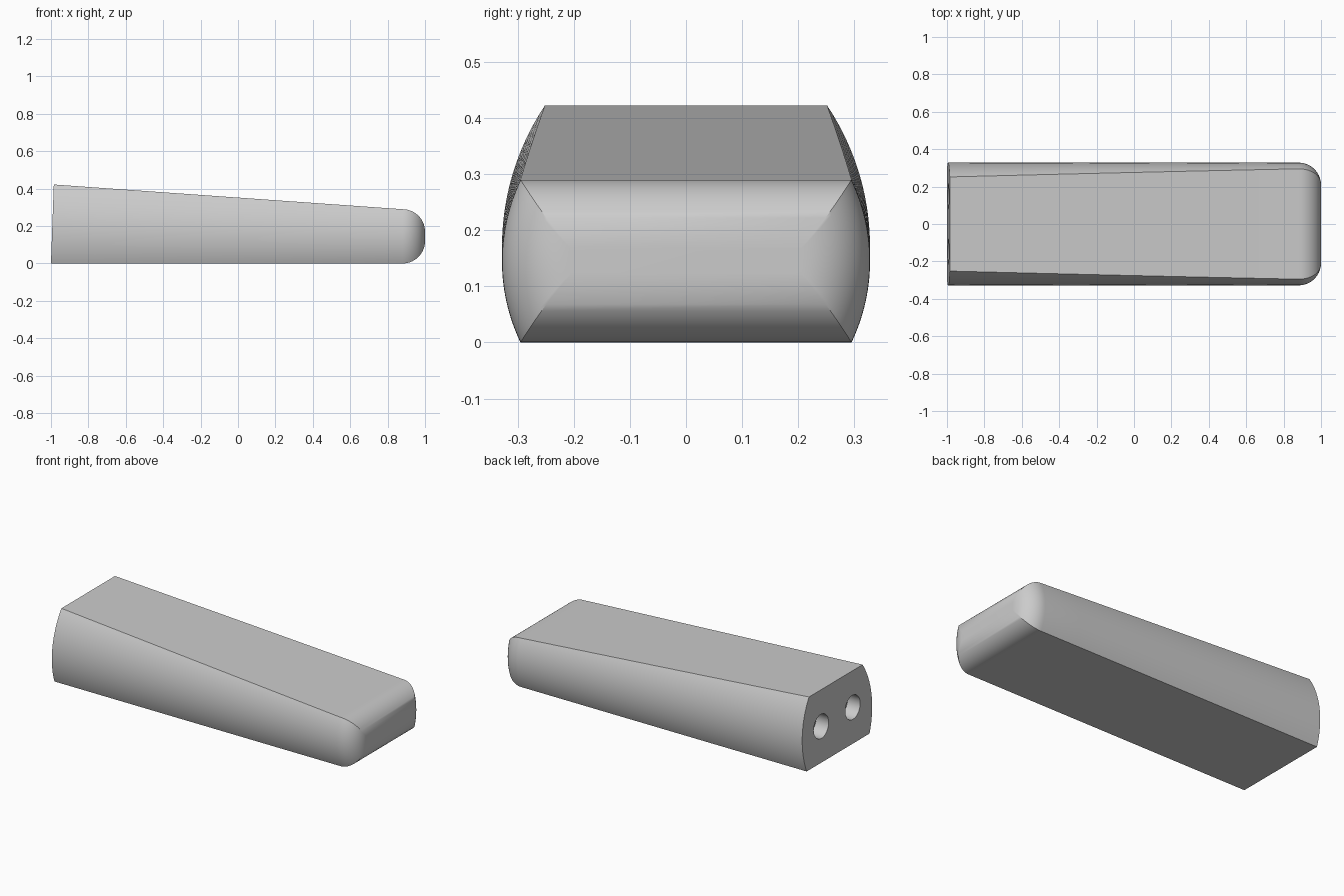
import bpy, bmesh
from math import sin, cos, pi, sqrt
from mathutils import Matrix

cube = bpy.data.objects.get("Cube")
if cube:
    bpy.data.objects.remove(cube, do_unlink=True)

grey = bpy.data.materials.new("plain grey")
grey.use_nodes = True
colour = (0.6, 0.6, 0.6, 1)
grey.diffuse_color = colour
grey.node_tree.nodes["Principled BSDF"].inputs["Base Color"].default_value = colour

HALF_WIDTH = 0.328
FILLET = 0.12
ARC_STEPS = 28


def lerp(a, b, t):
    return a + (b - a) * t


def section(bm, x, height, radius, mid, inset=0.0, lean=0.0):
    """Cross-section with flat top and bottom and bulging sides."""
    side = []
    for i in range(ARC_STEPS + 1):
        z = lerp(inset, height - inset, i / ARC_STEPS)
        y = HALF_WIDTH - radius + sqrt((radius - inset) ** 2 - (z - mid) ** 2)
        side.append((x + lean * z, y, z))
    mirrored = [(px, -y, z) for px, y, z in reversed(side)]
    return [bm.verts.new(p) for p in side + mirrored]


# Tapered body, lofted from the tall end to the rounded end
bm = bmesh.new()
rings = []
for i in range(9):
    t = i / 8
    rings.append(section(bm, lerp(-1, 1 - FILLET, t), lerp(0.422, 0.29, t),
                         lerp(0.454, 0.335, t), lerp(0.17, 0.145, t),
                         lean=0.036 * (1 - t)))

# Rounded end: the section shrinks along a quarter circle
for i in range(1, 15):
    a = i / 14 * pi / 2
    rings.append(section(bm, 1 - FILLET + FILLET * sin(a), 0.29, 0.335, 0.145,
                         inset=FILLET * (1 - cos(a))))

for a, b in zip(rings, rings[1:]):
    for i in range(len(a)):
        j = (i + 1) % len(a)
        bm.faces.new((a[i], a[j], b[j], b[i]))
bm.faces.new(rings[0])
bm.faces.new(rings[-1])
bmesh.ops.recalc_face_normals(bm, faces=bm.faces)
mesh = bpy.data.meshes.new("tapered_body")
bm.to_mesh(mesh)
bm.free()
mesh.materials.append(grey)
body = bpy.data.objects.new("tapered_body", mesh)
bpy.context.collection.objects.link(body)
bpy.ops.object.select_all(action="DESELECT")
bpy.context.view_layer.objects.active = body
body.select_set(True)

# Two blind round holes in the tall end
for side in (-1, 1):
    bm = bmesh.new()
    bmesh.ops.create_cone(bm, cap_ends=True, segments=40, radius1=0.07, radius2=0.07,
                          depth=0.2, matrix=Matrix.Translation((-1.01, side * 0.148, 0.21))
                          @ Matrix.Rotation(pi / 2, 4, "Y"))
    cut_mesh = bpy.data.meshes.new("hole_cutter")
    bm.to_mesh(cut_mesh)
    bm.free()
    cut_mesh.materials.append(grey)
    cutter = bpy.data.objects.new("hole_cutter", cut_mesh)
    cutter.hide_render = True
    bpy.context.collection.objects.link(cutter)
    mod = body.modifiers.new("hole", "BOOLEAN")
    mod.operation = "DIFFERENCE"
    mod.solver = "EXACT"
    mod.object = cutter
    bpy.ops.object.modifier_apply(modifier=mod.name)
    bpy.data.objects.remove(cutter, do_unlink=True)

bpy.ops.object.shade_smooth_by_angle(angle=pi / 6)
